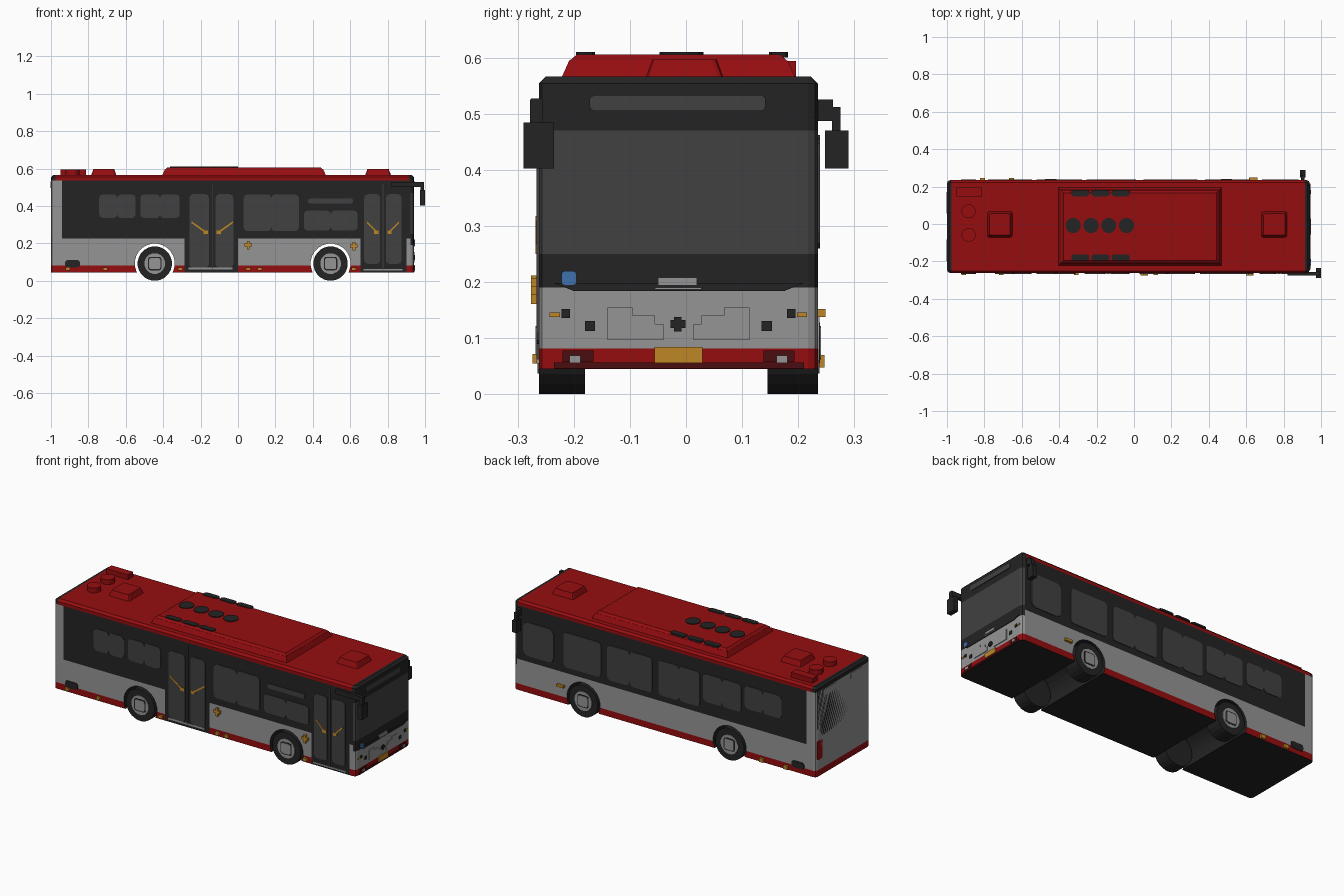
import bpy, bmesh, math
from mathutils import Vector

cube = bpy.data.objects.get("Cube")
if cube:
    bpy.data.objects.remove(cube, do_unlink=True)


def material(name, rgb):
    m = bpy.data.materials.new(name)
    m.diffuse_color = (*rgb, 1)
    m.use_nodes = True
    m.node_tree.nodes["Principled BSDF"].inputs["Base Color"].default_value = (*rgb, 1)
    return m


BLACK = material("black trim", (0.017, 0.017, 0.017))
GLASS = material("tinted glass", (0.052, 0.052, 0.052))
GREY = material("silver grey", (0.30, 0.30, 0.30))
RED = material("red", (0.30, 0.004, 0.005))
DARKRED = material("dark red", (0.065, 0.004, 0.005))
ORANGE = material("amber", (0.52, 0.24, 0.018))
BLUE = material("blue", (0.05, 0.17, 0.42))

# Main dimensions
X0, X1, Y0, Y1, Z0, Z1 = -1.0, 0.94, -0.262, 0.235, 0.045, 0.566
YC = (Y0 + Y1) / 2
T = 0.004
WHEELS = (-0.445, 0.495)
AXLE_Z = 0.092


def finish(name, bm, *mats):
    bmesh.ops.recalc_face_normals(bm, faces=bm.faces)
    me = bpy.data.meshes.new(name)
    bm.to_mesh(me)
    bm.free()
    for m in mats:
        me.materials.append(m)
    ob = bpy.data.objects.new(name, me)
    bpy.context.scene.collection.objects.link(ob)
    return ob


def prisms(name, mat, polys, axis, a, b, inset=0):
    """Extrude outlines along an axis from a to b; inset shrinks the far end."""
    bm = bmesh.new()
    for pts in polys:
        cu = sum(p[0] for p in pts) / len(pts)
        cv = sum(p[1] for p in pts) / len(pts)
        rings = []
        for depth, ins in ((a, 0), (b, inset)):
            ring = []
            for u, v in pts:
                u -= math.copysign(ins, u - cu)
                v -= math.copysign(ins, v - cv)
                co = {"x": (depth, u, v), "y": (u, depth, v), "z": (u, v, depth)}[axis]
                ring.append(bm.verts.new(co))
            rings.append(ring)
        r, s = rings
        bm.faces.new(r)
        bm.faces.new(s)
        for i in range(len(r)):
            j = (i + 1) % len(r)
            bm.faces.new((r[i], r[j], s[j], s[i]))
    return finish(name, bm, mat)


def rect(u0, u1, v0, v1, c=0.0):
    """Rectangle outline with optional cut corners."""
    if not c:
        return [(u0, v0), (u1, v0), (u1, v1), (u0, v1)]
    d = c * 0.3
    half = [(u0, v0 + c), (u0 + d, v0 + d), (u0 + c, v0), (u1 - c, v0), (u1 - d, v0 + d), (u1, v0 + c)]
    return half + [(u1, v1 - c), (u1 - d, v1 - d), (u1 - c, v1), (u0 + c, v1), (u0 + d, v1 - d), (u0, v1 - c)]


def disc(u, v, r, n=24):
    return [(u + r * math.cos(2 * math.pi * (i + .5) / n), v + r * math.sin(2 * math.pi * (i + .5) / n))
            for i in range(n)]


def right(name, mat, polys, t=T):
    return prisms(name, mat, polys, "y", Y0 + 0.002, Y0 - t)


def left(name, mat, polys, t=T):
    return prisms(name, mat, polys, "y", Y1 - 0.002, Y1 + t)


def front(name, mat, polys, t=T):
    return prisms(name, mat, polys, "x", X1 - 0.002, X1 + t)


def back(name, mat, polys, t=T):
    return prisms(name, mat, polys, "x", X0 + 0.004, X0 - t + 0.004)


def mirrored(pts):
    return [(2 * YC - u, v) for u, v in pts]


# Body shell: rounded corners, cut into colour bands
bm = bmesh.new()
bmesh.ops.create_cube(bm, size=1)
for v in bm.verts:
    v.co = ((X0 + X1) / 2 + v.co.x * (X1 - X0), YC + v.co.y * (Y1 - Y0), (Z0 + Z1) / 2 + v.co.z * (Z1 - Z0))
edges = [e for e in bm.edges if abs(e.verts[0].co.z - e.verts[1].co.z) > 0.1]
bmesh.ops.bevel(bm, geom=edges, offset=0.018, segments=2, profile=0.5, affect="EDGES")
edges = [e for e in bm.edges if all(v.co.z > Z1 - 0.001 for v in e.verts)]
bmesh.ops.bevel(bm, geom=edges, offset=0.012, segments=1, affect="EDGES")
cuts = [(2, z) for z in (0.082, 0.19, 0.225, 0.25, 0.47, 0.536)]
cuts += [(0, x) for x in (-0.975, -0.94, -0.285, 0.0, 0.655, 0.9, 0.915)]
for axis, value in cuts:
    co, no = Vector((0, 0, 0)), Vector((0, 0, 0))
    co[axis], no[axis] = value, 1
    bmesh.ops.bisect_plane(bm, geom=bm.verts[:] + bm.edges[:] + bm.faces[:], plane_co=co, plane_no=no)
bm.normal_update()
SLOTS = (BLACK, GLASS, GREY, RED)
for f in bm.faces:
    c, n = f.calc_center_median(), f.normal
    door = n.y < -0.9 and (-0.285 < c.x < 0 or 0.655 < c.x < 0.9)
    if n.z < -0.5 or door and c.z < 0.536:
        k = 0
    elif c.z < 0.082:
        k = 3
    elif n.x > 0.3:
        k = 2 if c.z < 0.19 else 1 if 0.25 < c.z < 0.47 else 0
    elif c.z > 0.536:
        k = 3 if -0.975 < c.x < 0.915 else 0
    elif c.x < -0.94 or c.z < 0.225:
        k = 2
    else:
        k = 0
    f.material_index = k
body = finish("body_shell", bm, *SLOTS)

# Wheel tunnels
cutter = prisms("wheel_tunnel_cutter", BLACK, [disc(x, AXLE_Z, 0.107) for x in WHEELS], "y", -0.4, 0.4)
cutter.hide_render = True
mod = body.modifiers.new("tunnels", "BOOLEAN")
mod.operation, mod.solver, mod.object = "DIFFERENCE", "EXACT", cutter
bpy.context.view_layer.update()
cut_mesh = bpy.data.meshes.new_from_object(body.evaluated_get(bpy.context.evaluated_depsgraph_get()))
body.modifiers.clear()
body.data = cut_mesh
bpy.data.objects.remove(cutter, do_unlink=True)

# Wheels
for x, end in zip(WHEELS, ("rear", "front")):
    for side, a, b in (("right", -0.18, Y0), ("left", 0.145, Y1)):
        s = 1 if b > a else -1
        prisms(f"{end}_{side}_tyre", BLACK, [disc(x, AXLE_Z, 0.092)], "y", a, b)
        prisms(f"{end}_{side}_rim", GREY, [disc(x, AXLE_Z, 0.056, 16)], "y", b - s * 0.01, b + s * 0.003)
        prisms(f"{end}_{side}_hub_recess", BLACK, [rect(x - .036, x + .036, AXLE_Z - .036, AXLE_Z + .036, .012)],
               "y", b, b + s * 0.004)
        prisms(f"{end}_{side}_hub", GREY, [rect(x - .03, x + .03, AXLE_Z - .03, AXLE_Z + .03, .01)],
               "y", b, b + s * 0.006)

# Right side windows and doors
right("right_windows", GLASS, [rect(u0, u1, v0, v1, 0.02) for u0, u1, v0, v1 in (
    (-.742, -.645, .335, .462), (-.645, -.548, .335, .462), (-.522, -.417, .335, .462), (-.417, -.312, .335, .462),
    (.03, .178, .265, .462), (.178, .325, .265, .462), (.352, .495, .268, .375), (.495, .64, .268, .375))])
right("right_vent_window", GLASS, [rect(.375, .615, .412, .44, .01)])
PANES = ((-.26, -.155, .07), (-.12, -.025, .07), (.675, .76, .09), (.79, .875, .09))
right("door_panes", GLASS, [rect(u0, u1, v, .463, .02) for u0, u1, v in PANES])
right("door_gaps", GLASS, [rect(u - .002, u + .002, .06, .52) for u in (-.138, .775)])
right("door_step", GREY, [rect(-.265, -.03, .06, .07), rect(.67, .88, .055, .063)])
handles = []
for c, w in ((-.138, .11), (.775, .085)):
    for s in (-1, 1):
        handles.append([(c + s * w, .318), (c + s * w, .308), (c + s * .03, .25), (c + s * .03, .262)])
        handles.append(rect(c + s * .035 - .012, c + s * .035 + .012, .25, .268))
right("door_handles", ORANGE, handles, 0.006)
buttons = []
for u, v in ((.055, .19), (.62, .185)):
    buttons += [rect(u - .02, u + .02, v - .008, v + .008), rect(u - .007, u + .007, v - .024, v + .022)]
right("door_buttons", ORANGE, buttons, 0.014)

# Left side windows
left("left_windows", GLASS, [rect(u0, u1, v0, .462, .02) for u0, u1, v0 in (
    (.38, .62, .26), (.195, .34, .26), (.05, .195, .26), (-.122, .01, .26), (-.255, -.122, .26),
    (-.4, -.277, .3), (-.522, -.4, .3), (-.662, -.545, .33), (-.78, -.662, .33))])
left("driver_window", GLASS, [rect(.685, .88, .26, .455, .03)])

# Side markers and grilles
right("right_markers", ORANGE, [rect(u - .012, u + .012, .055, .072) for u in (-.91, -.71, -.31, .055, .115, .62)], .012)
left("left_markers", ORANGE, [rect(u - .014, u + .014, .048, .07) for u in (-.81, -.655)], .012)
left("left_indicator", ORANGE, [rect(.615, .66, .138, .152)], .014)
for fn, side in ((right, "right"), (left, "left")):
    fn(f"{side}_engine_grille", BLACK, [rect(-.925, -.845, .072, .11, .012)])

# Front details
front("destination_display", GLASS, [rect(-.172, .142, .505, .533, .008)])
front("lower_mask", BLACK, [[(-.235, .198), (-.2, .184), (.175, .184), (.21, .198)]])
front("front_badge_bar", GREY, [rect(-.05, .02, .194, .208), rect(-.055, .028, .187, .19)], .007)
panel = [(-.14, .097), (-.04, .097), (-.04, .125), (-.055, .125), (-.055, .14), (-.095, .14), (-.095, .155), (-.14, .155)]
front("headlight_panels", GREY, [panel, mirrored(panel)])
front("front_cross", BLACK, [rect(-.028, -.001, .118, .132), rect(-.021, -.008, .112, .138)], .006)
grille = [rect(-.222, -.207, .136, .152), rect(-.18, -.162, .113, .131)]
front("lamp_grilles", BLACK, grille + [mirrored(p) for p in grille])
turn = rect(-.243, -.225, .138, .146)
front("turn_signals", ORANGE, [turn, mirrored(turn)])
front("front_sticker", BLUE, [rect(-.222, -.195, .195, .22, .006)], .006)
low = rect(-.22, -.06, .058, .078)
front("bumper_intakes", DARKRED, [rect(-.235, .21, .046, .057), rect(-.22, -.165, .058, .078), rect(.138, .193, .058, .078)])
fog = rect(-.208, -.188, .056, .069)
front("fog_lamps", GREY, [fog, mirrored(fog)], .007)
front("front_plate", ORANGE, [rect(-.056, .029, .056, .084)], .007)

# Rear details
back("rear_window", BLACK, [[(-.245, .555), (-.245, .32), (-.2, .27), (.173, .27), (.218, .32), (.218, .555)]])
lamp = rect(.055, .17, .495, .532, .012)
back("rear_upper_lamps", GREY, [lamp, mirrored(lamp)], .006)
tail = rect(.175, .222, .14, .255, .01)
back("tail_lamps", RED, [tail, mirrored(tail)])
back("rear_plate", ORANGE, [rect(-.07, .035, .06, .086)])

# Roof equipment
prisms("roof_unit_base", RED, [rect(-.405, .47, -.222, .195)], "z", Z1 - .002, .595, .014)
prisms("roof_unit_top", RED, [rect(-.391, .456, -.208, .181)], "z", .594, .606, .014)
prisms("roof_fans", BLACK, [disc(x, -.008, .041, 12) for x in (-.325, -.23, -.135, -.04)], "z", .6, .61)
prisms("roof_vents", BLACK, [rect(x, x + .097, y - .017, y + .017, .014) for x in (-.335, -.227, -.119)
                             for y in (.165, -.179)], "z", .6, .61)
prisms("roof_hatches", RED, [rect(-.785, -.65, -.072, .067, .01), rect(.68, .818, -.072, .067, .01)],
       "z", Z1 - .002, .597, .012)
prisms("roof_caps", RED, [disc(-.885, y, .038, 12) for y in (.068, -.058)], "z", Z1 - .002, .594)
prisms("roof_box", RED, [rect(-.95, -.812, .148, .196)], "z", Z1 - .002, .594)

# Mirrors
prisms("right_mirror_arm", BLACK, [rect(.82, .995, .5, .527)], "y", -.276, -.257)
prisms("right_mirror_stem", BLACK, [rect(-.278, -.255, .46, .525)], "x", .975, .995)
prisms("right_mirror", BLACK, [rect(-.29, -.235, .402, .484)], "x", .972, 1.0)
prisms("left_mirror_arm", BLACK, [rect(.225, .262, .487, .525), rect(.26, .275, .465, .512)], "x", .893, .912)
prisms("left_mirror", BLACK, [rect(.248, .29, .402, .47)], "x", .888, .916)
